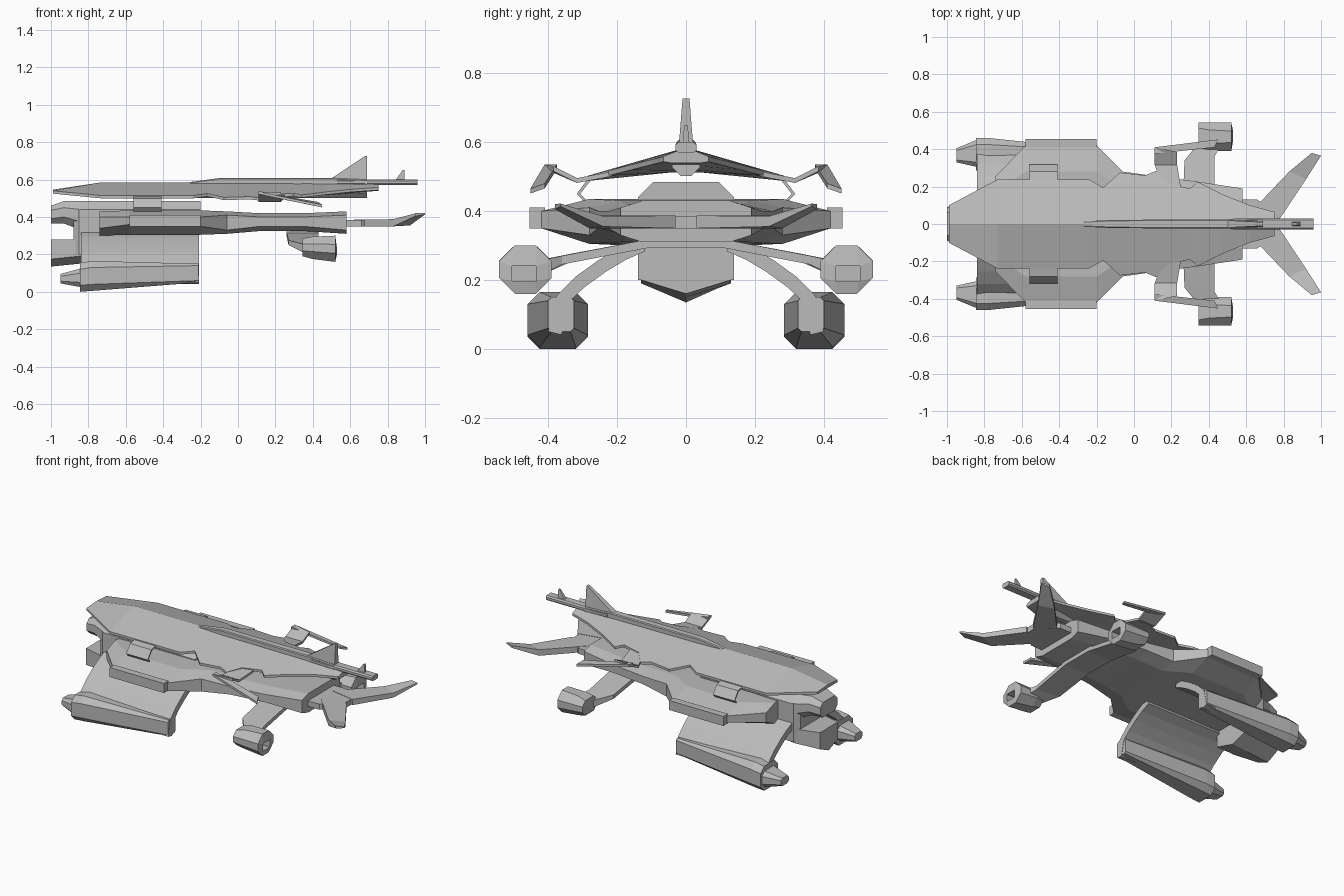
import bpy
import bmesh
from mathutils import Vector

cube = bpy.data.objects.get("Cube")
if cube:
    bpy.data.objects.remove(cube, do_unlink=True)

# Single hull colour
hull_grey = bpy.data.materials.new("hull_grey")
hull_grey.use_nodes = True
colour = (0.5, 0.5, 0.5, 1)
hull_grey.diffuse_color = colour
hull_grey.node_tree.nodes["Principled BSDF"].inputs["Base Color"].default_value = colour


def loft(name, rings, mirror=False):
    """Skin a row of equal-length point rings; optionally mirror across the centre line."""
    bm = bmesh.new()
    loops = [[bm.verts.new(point) for point in ring] for ring in rings]
    count = len(loops[0])
    for first, second in zip(loops, loops[1:]):
        for i in range(count):
            j = (i + 1) % count
            bm.faces.new((first[i], first[j], second[j], second[i]))
    bm.faces.new(loops[0])
    bm.faces.new(loops[-1])
    bmesh.ops.recalc_face_normals(bm, faces=bm.faces)
    mesh = bpy.data.meshes.new(name)
    bm.to_mesh(mesh)
    bm.free()
    mesh.materials.append(hull_grey)
    part = bpy.data.objects.new(name, mesh)
    bpy.context.scene.collection.objects.link(part)
    if mirror:
        modifier = part.modifiers.new("Mirror", "MIRROR")
        modifier.use_axis = (False, True, False)
        modifier.use_mirror_merge = False


def plate(name, outline, offset, mirror=False):
    """Flat outline thickened along an offset vector."""
    shift = Vector(offset)
    base = [Vector(point) for point in outline]
    loft(name, [base, [point + shift for point in base]], mirror)


def chamfered(x, y0, y1, z0, z1, cut):
    """Eight-sided cross-section at station x."""
    return [(x, y0 + cut, z0), (x, y1 - cut, z0), (x, y1, z0 + cut), (x, y1, z1 - cut),
            (x, y1 - cut, z1), (x, y0 + cut, z1), (x, y0, z1 - cut), (x, y0, z0 + cut)]


def box(name, x0, x1, y0, y1, z0, z1, mirror=False):
    outline = [(x0, y0, z0), (x1, y0, z0), (x1, y1, z0), (x0, y1, z0)]
    plate(name, outline, (0, 0, z1 - z0), mirror)


def bent_sheet(name, path, thickness, x0, x1):
    """Sheet following a path of (y, z) points, swept lengthwise, on both sides."""
    points = [Vector(p) for p in path]
    inner = []
    for i, point in enumerate(points):
        along = points[min(i + 1, len(points) - 1)] - points[max(i - 1, 0)]
        inner.append(point + Vector((along.y, -along.x)).normalized() * thickness)
    section = points + inner[::-1]
    loft(name, [[(x, p.x, p.y) for p in section] for x in (x0, x1)], mirror=True)


# Upper shell: folded roof with a notched outline
def shell_ring(x, half_width, ridge, edge, keel):
    rim = edge - 0.015
    inner = min(0.045, half_width * 0.7)
    return [(x, -half_width, edge), (x, 0, ridge), (x, half_width, edge),
            (x, half_width, rim), (x, inner, keel), (x, -inner, keel), (x, -half_width, rim)]


shell = [shell_ring(-0.99, .1, .546, .54, .525)]
outline = [(-.73, .238), (-.24, .238), (-.165, .195), (-.075, .275), (.06, .26), (.12, .285),
           (.18, .215), (.3, .19), (.34, .225), (.47, .16), (.62, .1), (.75, .065)]
for x, width in outline:
    keel = 0.512 if x < 0.4 else 0.512 + (x - 0.4) * 0.08
    shell.append(shell_ring(x, width, .585, .575 - width * .254, keel))
loft("upper_shell", shell)

# Dorsal spine, tail boom and fins
loft("dorsal_spine", [chamfered(x, -w, w, .56, top, .005)
                      for x, w, top in ((-.27, .015, .585), (-.1, .022, .608),
                                        (.5, .025, .608), (.69, .03, .6))])
loft("tail_boom", [chamfered(x, -.03, .03, .57, .6, .008) for x in (.53, .96)])
loft("spine_keel", [chamfered(x, -.04, .04, .502, top, .025)
                    for x, top in ((-.72, .565), (.3, .565), (.69, .585))])


def dorsal_fin(name, front, back, base, top, root):
    loft(name, [[(front, -root, base), (back, -root, base), (back, root, base), (front, root, base)],
                [(back - .01, -root / 2, top), (back, -root / 2, top),
                 (back, root / 2, top), (back - .01, root / 2, top)]])


dorsal_fin("main_fin", .49, .69, .6, .727, .02)
dorsal_fin("small_fin", .84, .89, .595, .65, .01)

# Central hull and forked nose
loft("central_hull", [chamfered(-1, -.085, .085, .365, .46, .025),
                      chamfered(-.93, -.105, .105, .365, .485, .035),
                      chamfered(-.84, -.14, .14, .33, .485, .045),
                      chamfered(-.2, -.14, .14, .32, .485, .045)])
loft("nose_neck", [[(x, -w, .2), (x, w, .2), (x, w, .44), (x, -w, .44)]
                   for x, w in ((-.88, .115), (-.85, .14), (-.74, .14))])
loft("lower_jaw", [[(x, -w, .28), (x, w, .28), (x, w, low + .04), (x, 0, low),
                    (x, -w, low + .04)] for x, w, low in
                   ((-1, .09, .135), (-.85, .13, .15), (-.74, .13, .16))])


# Broad lower deck and rear body
def deck_ring(x, width, edge_low, edge_high, low, high):
    inner = width * 0.67
    return [(x, -width, edge_low), (x, -inner, low), (x, inner, low), (x, width, edge_low),
            (x, width, edge_high), (x, inner, high), (x, -inner, high), (x, -width, edge_high)]


loft("lower_deck", [deck_ring(-.74, .255, .34, .4, .3, .43),
                    deck_ring(-.58, .42, .36, .4, .305, .435),
                    deck_ring(-.2, .42, .35, .4, .305, .435),
                    deck_ring(-.06, .28, .33, .41, .31, .43),
                    deck_ring(.12, .255, .35, .4, .325, .42),
                    deck_ring(.35, .225, .35, .4, .325, .42),
                    deck_ring(.58, .19, .33, .41, .31, .43)])
box("side_rail", -.58, -.2, .41, .455, .35, .41, mirror=True)
bent_sheet("shell_strap", [(.21, .515), (.28, .5), (.317, .45), (.28, .41), (.21, .42)],
           .01, -.56, -.41)

# Swept tail
plate("tail_root", [(.56, -.13, .35), (.56, .13, .35), (.66, .13, .35), (.77, .05, .35),
                    (.77, -.05, .35), (.66, -.13, .35)], (0, 0, .035))
loft("tail_fin", [[(.62, .06, .35), (.78, .03, .35), (.78, .03, .387), (.62, .06, .387)],
                  [(.83, .28, .35), (.92, .24, .355), (.92, .24, .385), (.83, .28, .388)],
                  [(.95, .38, .405), (1, .365, .414), (1, .365, .422), (.95, .38, .42)]], mirror=True)

# Upper winglets
thin = (0, 0, -.014)
plate("winglet_arm", [(.15, .2, .518), (.25, .2, .518), (.23, .32, .495), (.11, .32, .495)],
      thin, True)
plate("winglet_riser", [(.11, .315, .495), (.23, .315, .495), (.23, .385, .53), (.11, .41, .536)],
      thin, True)
plate("winglet_blade", [(.11, .375, .535), (.11, .41, .536), (.45, .452, .465), (.43, .41, .48)],
      thin, True)

# Front lower pods on curved wings
bent_sheet("pod_wing", [(.135, .32), (.195, .293), (.255, .257), (.32, .21), (.375, .155), (.4, .05)],
           .04, -.84, -.208)
loft("front_pod", [chamfered(-.845, .285, .46, 0, .155, .035),
                   chamfered(-.78, .285, .46, .005, .165, .035),
                   chamfered(-.21, .325, .4, .05, .15, .01)], True)
loft("pod_nozzle", [chamfered(-.84, .305, .45, .025, .125, .025),
                    chamfered(-.95, .33, .405, .045, .095, .012)], True)

# Rear pods on angled arms, each with a recessed opening
box("arm_crossbar", .26, .43, -.13, .13, .295, .335)
loft("rear_arm", [[(.26, .1, .295), (.43, .1, .295), (.43, .1, .32), (.26, .1, .32)],
                  [(.27, .34, .25), (.43, .36, .245), (.43, .36, .27), (.27, .34, .275)],
                  [(.35, .44, .21), (.47, .43, .21), (.47, .43, .255), (.35, .44, .255)]], True)
loft("rear_pod", [chamfered(.345, .4, .543, .19, .285, .03),
                  chamfered(.4, .39, .543, .175, .295, .04),
                  chamfered(.52, .39, .543, .16, .3, .046),
                  chamfered(.528, .435, .505, .195, .242, .002),
                  chamfered(.46, .435, .505, .195, .242, .002)], True)
